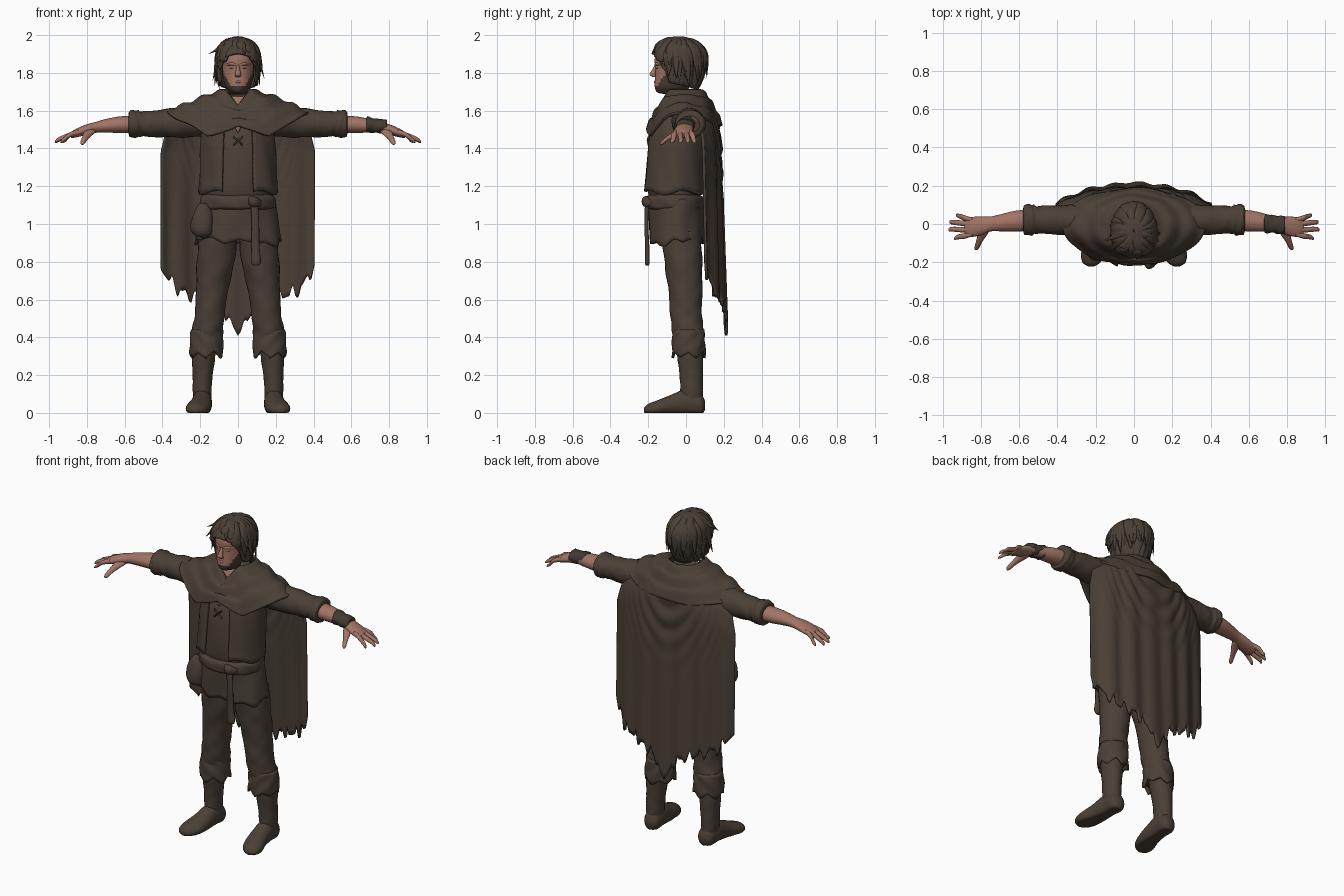
import bpy, math, random
from mathutils import Vector

random.seed(11)
TAU = 2 * math.pi


def material(name, rgb):
    m = bpy.data.materials.new(name)
    m.diffuse_color = (*rgb, 1)
    return m


BROWN = material("brown_cloth", (0.070, 0.051, 0.037))
SKIN = material("skin", (0.36, 0.175, 0.13))
DARK = material("dark_beard", (0.062, 0.045, 0.034))
BAND = material("wristband_leather", (0.052, 0.042, 0.031))


def make(name, verts, faces, mats):
    me = bpy.data.meshes.new(name)
    me.from_pydata(verts, [], faces)
    for m in mats:
        me.materials.append(m)
    for p in me.polygons:
        p.use_smooth = True
    ob = bpy.data.objects.new(name, me)
    bpy.context.collection.objects.link(ob)
    return ob


def spline(rows, steps):
    """Smooth curve through rows of numbers."""
    out = []
    for i in range(len(rows) - 1):
        p0, p1, p2, p3 = (rows[max(0, min(len(rows) - 1, i + k))] for k in (-1, 0, 1, 2))
        for s in range(steps):
            t = s / steps
            out.append([0.5 * (2 * b + (c - a) * t + (2 * a - 5 * b + 4 * c - d) * t * t
                               + (3 * b - a - 3 * c + d) * t ** 3)
                        for a, b, c, d in zip(p0, p1, p2, p3)])
    return out + [list(rows[-1])]


def loft(name, rings, mats, u=(1, 0, 0), v=(0, 1, 0), n=24, steps=4, side=1, fold=None):
    """Closed body through elliptical rings (x, y, z, radius_u, radius_v)."""
    u, v = Vector(u), Vector(v)
    flip = (u.cross(v)).dot(Vector(rings[-1][:3]) - Vector(rings[0][:3])) * side < 0
    rows = spline(rings, steps)
    verts, faces = [], []
    for i, (x, y, z, a, b) in enumerate(rows):
        for k in range(n):
            th = TAU * k / n
            f = 1 + (fold(th, i / (len(rows) - 1)) if fold else 0)
            p = Vector((x, y, z)) + u * (max(a, .001) * f * math.cos(th)) + v * (max(b, .001) * f * math.sin(th))
            verts.append((p.x * side, p.y, max(p.z, 0)))
    for i in range(len(rows) - 1):
        for k in range(n):
            j = (k + 1) % n
            faces.append((i * n + k, i * n + j, (i + 1) * n + j, (i + 1) * n + k))
    top = (len(rows) - 1) * n
    faces += [tuple(reversed(range(n))), tuple(range(top, top + n))]
    if flip:
        faces = [tuple(reversed(f)) for f in faces]
    return make(name, verts, faces, mats)


def sheet(name, f, nu, nv, thick, closed=False, mat=BROWN):
    """Cloth surface f(u, v) given thickness."""
    w = nu if closed else nu + 1
    verts = [f(k / nu, i / nv) for i in range(nv + 1) for k in range(w)]
    faces = [(i * w + k, (i + 1) * w + k, (i + 1) * w + (k + 1) % w, i * w + (k + 1) % w)
             for i in range(nv) for k in range(nu)]
    ob = make(name, verts, faces, [mat])
    mod = ob.modifiers.new("thickness", "SOLIDIFY")
    mod.thickness, mod.offset = thick, 0
    return ob


def ramp(x, pts):
    for (a, p), (b, q) in zip(pts, pts[1:]):
        if x <= b:
            return p + (q - p) * max(0, x - a) / (b - a)
    return pts[-1][1]


def zigzag(x):
    return abs((x % 1) * 2 - 1)


def wrinkles(amount, turns=3):
    return lambda th, t: amount * (math.sin(th * 3 + t * turns * 9) + math.sin(th * 5 - t * turns * 13) * .6)


X, Y, Z = (1, 0, 0), (0, 1, 0), (0, 0, 1)

# torso with an open neckline
torso = loft("shirt", [(0, -.05, .94, .17, .10), (0, -.05, 1.0, .19, .12), (0, -.06, 1.12, .175, .13),
                       (0, -.06, 1.2, .175, .145), (0, -.055, 1.4, .182, .138), (0, -.035, 1.5, .185, .13),
                       (0, -.01, 1.6, .15, .10), (0, 0, 1.66, .10, .08), (0, 0, 1.69, .06, .06)],
             [BROWN, SKIN], n=40, steps=5, fold=wrinkles(.008))
for p in torso.data.polygons:
    if p.center.y < -.02 and p.center.z > 1.59 + abs(p.center.x) * 1.1:
        p.material_index = 1


def vest(u, v):
    th = -math.pi / 2 + .42 + u * (TAU - .84)
    z = 1.165 + .40 * v
    r = 1 + .012 * math.sin(th * 9 + v * 6) + .04 * (1 - v) ** 6 - .18 * v ** 5
    return (.195 * r * math.cos(th), -.064 + .02 * v + .158 * r * math.sin(th), z + .012 * math.sin(th * 5) * (1 - v))


sheet("vest", vest, 60, 14, .016)


def tunic(u, v):
    th = u * TAU
    hem = .885 + .022 * zigzag(u * 9 + .2) + .02 * zigzag(u * 5) + .012 * math.sin(th * 2)
    z = 1.13 + (hem - 1.13) * v
    r = 1 + .022 * v * math.sin(th * 9) + .015 * math.sin(th * 4 + v * 5)
    return ((.185 + .04 * v) * r * math.cos(th), -.055 + .008 * v + (.137 + .004 * v) * r * math.sin(th), z)


sheet("tunic_skirt", tunic, 108, 10, .014, True)

# belt with knot, hanging end and pouch
loft("belt", [(0, -.062, 1.075, .18, .13), (0, -.062, 1.085, .196, .152), (0, -.062, 1.11, .2, .158),
              (0, -.062, 1.14, .196, .154), (0, -.062, 1.155, .18, .13)], [BROWN], n=40,
     fold=lambda th, t: .018 * math.sin(th * 7 + t * 5))
loft("belt_knot", [(.05, -.195, 1.125, .01, .012), (.07, -.212, 1.12, .022, .028), (.1, -.207, 1.115, .02, .026),
                   (.125, -.185, 1.11, .01, .012)], [BROWN], u=Y, v=Z, n=14)
loft("belt_end", [(.085, -.205, 1.12, .02, .012), (.092, -.21, 1.0, .02, .011), (.092, -.205, .88, .022, .011),
                  (.095, -.205, .80, .026, .013), (.095, -.205, .78, .012, .008)], [BROWN], n=12)
loft("pouch", [(-.185, -.14, 1.11, .02, .02), (-.185, -.145, 1.075, .042, .034), (-.188, -.145, 1.03, .055, .045),
               (-.19, -.145, .975, .06, .048), (-.185, -.145, .94, .045, .035), (-.185, -.145, .928, .005, .005)],
     [BROWN], n=20, fold=wrinkles(.03, 1))

# chest lacing
for s in (1, -1):
    loft("lace", [(-.025, -.197, 1.44 - .022 * s, .006, .006), (0, -.202, 1.44, .006, .006),
                  (.025, -.197, 1.44 + .022 * s, .006, .006)], [BROWN], u=Y, v=Z, n=8)
loft("collar_opening", [(0, -.172, 1.535, .004, .004), (0, -.184, 1.515, .015, .008), (0, -.186, 1.485, .003, .003)],
     [SKIN], n=10)

for s in (1, -1):
    # boots and trousers
    loft("boot_foot", [(.185, .1, .04, .025, .025), (.187, .075, .045, .048, .06), (.19, 0, .055, .052, .07),
                       (.197, -.08, .04, .058, .055), (.212, -.15, .025, .064, .042), (.222, -.2, .018, .048, .03),
                       (.224, -.222, .015, .015, .012)], [BROWN], u=X, v=Z, side=s)
    loft("boot_shaft", [(.188, .03, .03, .045, .06), (.19, .03, .12, .05, .06), (.187, .028, .2, .053, .062),
                        (.182, .022, .3, .063, .068), (.175, .02, .36, .065, .068)], [BROWN], side=s,
         fold=wrinkles(.016))
    loft("trouser_leg", [(.17, .015, .33, .074, .076), (.163, .012, .42, .083, .084), (.15, 0, .52, .079, .084),
                         (.137, -.003, .65, .085, .09), (.118, -.015, .8, .1, .1), (.105, -.025, .96, .1, .105)],
         [BROWN], n=28, steps=6, side=s, fold=wrinkles(.02))

    def cuff(u, v):
        th = u * TAU
        z = .44 + (.285 + .03 * zigzag(u * 6) + .012 * zigzag(u * 4 + .3) - .44) * v
        r = .083 + .003 * math.sin(th * 5 + v * 8) - .008 * (1 - v) ** 3
        return (s * (.167 + r * math.cos(th)), .014 + r * math.sin(th), z)

    sheet("trouser_cuff", cuff, 60, 8, .012, True)

    # arms with rolled sleeves
    loft("sleeve", [(.12, .0, 1.54, .07, .07), (.24, .01, 1.54, .085, .08), (.36, .02, 1.535, .078, .076),
                    (.46, .022, 1.53, .074, .069), (.51, .022, 1.53, .072, .066), (.53, .022, 1.53, .08, .071),
                    (.56, .022, 1.53, .081, .073), (.575, .022, 1.53, .074, .067), (.58, .022, 1.53, .055, .05)],
         [BROWN], u=Y, v=Z, side=s, fold=wrinkles(.026, 4))
    loft("forearm", [(.54, .02, 1.527, .056, .046), (.62, .015, 1.526, .054, .044), (.7, .006, 1.52, .044, .036),
                     (.75, 0, 1.512, .039, .029), (.8, -.01, 1.50, .049, .028), (.855, -.016, 1.482, .052, .023),
                     (.885, -.016, 1.47, .042, .016)], [SKIN], u=Y, v=Z, side=s)
    for y0, y1, x1 in ((.02, .045, .93), (-.004, .01, .965), (-.030, -.03, .97), (-.052, -.075, .94)):
        loft("finger", [(.845, y0, 1.488, .013, .014), (.89, (y0 + y1) / 2, 1.472, .0145, .014),
                        (x1 - .02, y1 * .9, 1.448, .0125, .012), (x1 - .004, y1, 1.436, .009, .008),
                        (x1, y1, 1.433, .003, .003)], [SKIN], u=Y, v=Z, n=10, side=s)
    loft("thumb", [(.775, -.01, 1.50, .032, .018), (.79, -.05, 1.483, .027, .018), (.808, -.09, 1.458, .017, .015),
                   (.822, -.125, 1.432, .013, .012), (.826, -.137, 1.424, .004, .004)],
         [SKIN], u=X, v=Z, n=14, side=s)

# wristband on one arm
loft("wristband", [(.68, .003, 1.525, .036, .03), (.685, .003, 1.526, .049, .043), (.72, 0, 1.522, .046, .038),
                   (.75, -.003, 1.518, .047, .038), (.785, -.006, 1.516, .046, .037), (.79, -.006, 1.515, .03, .025)],
     [BAND], u=Y, v=Z, fold=wrinkles(.04, 2))


# ragged cape hanging from the shoulders
def cape(u, v):
    s = u * 2 - 1
    a = abs(s)
    top = 1.685 - .10 * a ** 1.4
    hem = ramp(a, [(0, .41), (.2, .50), (.55, .565), (.8, .60), (1, .72)])
    hem += min(1, a * 6) * (.06 * zigzag(s * 6.3 + .5) + .035 * zigzag(s * 10.7 + .2))
    d = (top - hem) * v ** 1.4
    z = top - d
    fall = min(1, d / 1.2)
    y = .02 + (.148 - .08 * a ** 3) * (1 - math.exp(-d / .05)) + .045 * fall * (1 - .5 * a)
    y += math.sin(s * 19) * .010 * min(1, d * 1.6) * (.45 + .55 * a)
    swag = math.exp(-((z - 1.42) / .2) ** 2) * max(0, 1 - a * 1.1)
    y += .010 * math.sin((z - .9 * s * s) * 46) * swag
    return (s * (.355 + .05 * min(1, d / .2) - .035 * max(0, fall - .65) * a), y, z)


sheet("cape", cape, 112, 48, .014)


# cowl draped over the shoulders with two front points
def cowl(u, v):
    th = u * TAU
    c, sn = math.cos(th), math.sin(th)
    a = abs(c)
    if sn < 0:
        neck = 1.62 + .08 * min(1, a / .7)
        hem = ramp(a, [(0, 1.53), (.43, 1.465), (.72, 1.54), (1, 1.585)])
        ry = .11 + .095 * v ** .7
    else:
        neck, hem = 1.70, 1.585 - .06 * sn
        ry = .085 + .097 * v ** .85 + .025 * (1 - sn) * (1 - v)
    z = neck + (hem - neck) * v ** 1.25 + .008 * math.sin(v * 17 + a * 2)
    lift = .006 * math.sin(th * 7 + v * 4) * v
    return ((.095 + .28 * v) * c, (ry + lift) * sn, z + lift)


sheet("cowl", cowl, 96, 20, .014, True)

# head with bearded jaw and sideburns
head = loft("head", [(0, .0, 1.60, .06, .06), (0, -.01, 1.675, .056, .062), (0, -.07, 1.695, .045, .078),
                     (0, -.073, 1.725, .066, .092), (0, -.06, 1.77, .08, .104), (0, -.052, 1.82, .085, .111),
                     (0, -.05, 1.88, .088, .115), (0, -.04, 1.94, .07, .1), (0, -.04, 1.965, .03, .04)],
            [SKIN, DARK], n=48, steps=7)
for p in head.data.polygons:
    x, y, z = p.center
    jaw = 1.685 < z < 1.73 + max(0, abs(x) - .04) * 2 and y < -.02
    if jaw or (z > 1.70 and y > -.095):
        p.material_index = 1
loft("nose", [(0, -.155, 1.845, .008, .008), (0, -.168, 1.815, .011, .013), (0, -.176, 1.792, .017, .017),
              (0, -.166, 1.778, .014, .012)], [SKIN], n=14)
loft("lips", [(-.026, -.152, 1.75, .004, .002), (0, -.164, 1.752, .007, .007), (.026, -.152, 1.75, .004, .002)],
     [SKIN], u=Y, v=Z, n=10)
for s in (1, -1):
    loft("brow", [(.010, -.160, 1.842, .006, .006), (.035, -.153, 1.848, .010, .008), (.065, -.128, 1.842, .005, .004)],
         [SKIN], u=Y, v=Z, n=10, side=s)
    loft("eye", [(.022, -.157, 1.822, .002, .001), (.034, -.152, 1.823, .004, .003), (.047, -.144, 1.822, .002, .001)],
         [DARK], u=Y, v=Z, n=10, side=s)


# hair cap and overlapping tousled locks, parted at the front
def hair_hem(th):
    return ramp(-math.sin(th), [(-1, 1.71), (.1, 1.74), (.38, 1.75), (.5, 1.80), (.68, 1.85), (.85, 1.885), (1, 1.90)])


def hair_point(th, v, grow=1.0, drop=0.0):
    """Dome over the skull that falls and narrows towards the nape."""
    hem = hair_hem(th) - drop
    fall = max(0, 1.87 - hem)
    cut = math.acos(min(1, (hem - 1.87) / .118)) if hem > 1.87 else math.pi / 2
    ang = cut * (v if hem > 1.87 else min(1, v / .6))
    z, r = 1.87 + .118 * math.cos(ang), math.sin(ang) * grow
    if hem <= 1.87 and v > .6:
        t = (v - .6) / .4
        z = 1.87 - fall * t
        r = grow * (1 - (.10 + .24 * max(0, math.sin(th))) * t * t * min(1, fall / .1))
    return (.112 * r * math.cos(th), -.038 + .145 * r * math.sin(th), z)


def lock(th, swirl, start, stop, drop, w, flick):
    path = []
    for k, size in enumerate((.25, .85, 1, .85, .5, .06)):
        t = start + (stop - start) * k / 5
        q = hair_point(th + swirl * t, t, 1.02 + flick * (k / 5) ** 4, drop)
        path.append((*q, w * size, .013 * size))
    loft("hair_lock", path, [BROWN], u=(-math.sin(th), math.cos(th), 0),
         v=(math.cos(th) * .7, math.sin(th) * .7, .7), n=8, steps=3)


sheet("hair", lambda u, v: hair_point(u * TAU, max(v, .01), .98 + .03 * math.sin(u * TAU * 17) * v), 102, 16, .012, True)
for layer, count in ((.05, 18), (.25, 22), (.45, 24)):
    for i in range(count):
        th = TAU * (i + random.uniform(-.4, .4)) / count
        front = max(0, -math.sin(th)) ** 2
        lock(th, random.uniform(-.3, .3) + front * .35 * (1 if math.cos(th) > -.25 else -1), layer,
             random.uniform(.75, 1), random.uniform(-.025, .015) * (1 - front), random.uniform(.02, .03),
             random.uniform(0, .16) * (1 - front * .6))
# stray tufts at the temples and around the bottom edge
for th, stop, flick in ((3.3, .5, .45), (3.6, .62, .3), (3.2, .95, .3), (-.2, .9, .3), (.2, 1, .3), (2.8, 1, .3),
                        (-.4, .7, .2), (1.2, .8, .15), (1.9, .85, .15), (.7, .85, .2), (2.4, .85, .2)):
    lock(th, .15, .2, stop, 0, .022, flick)
